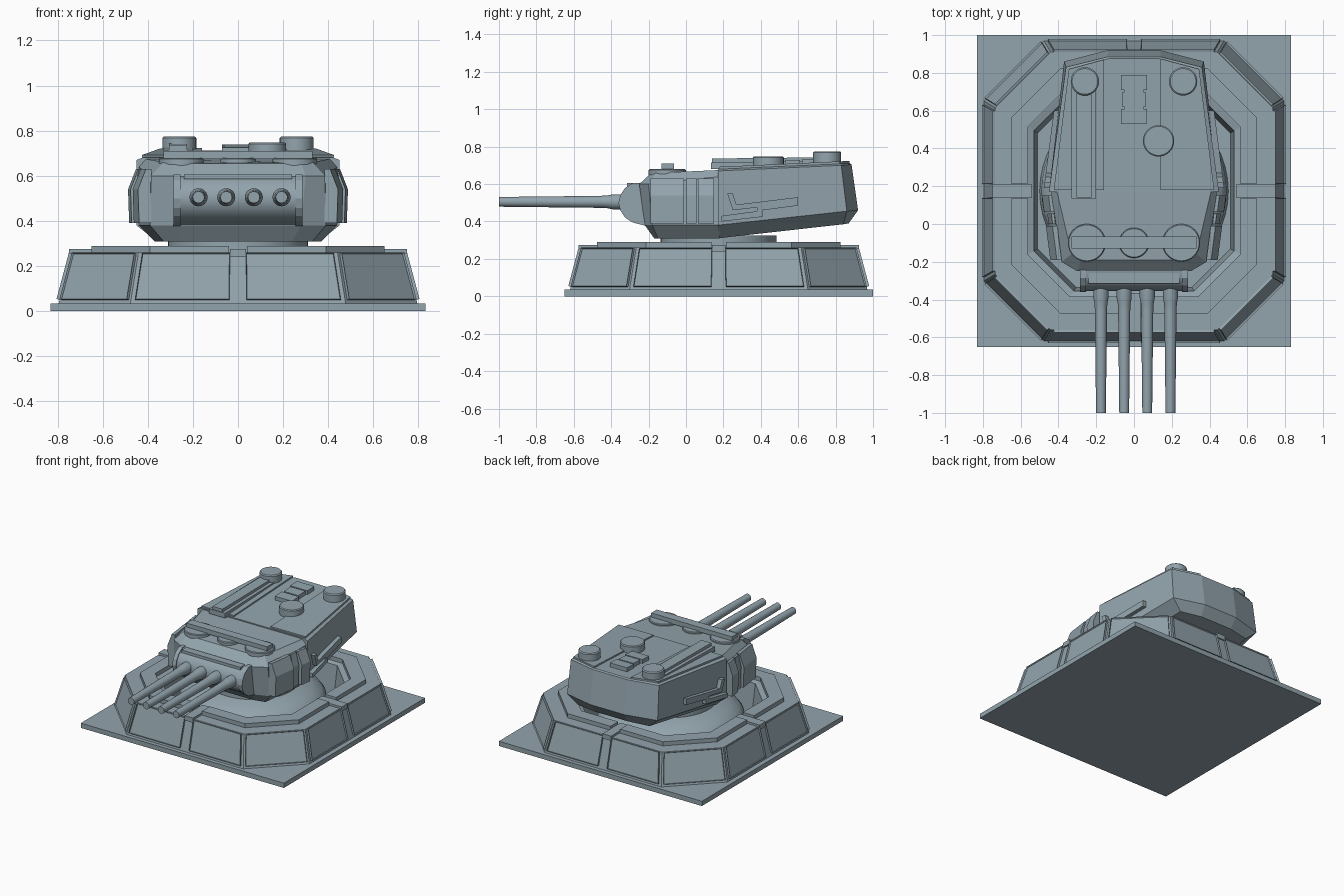
import bpy, bmesh, math
from mathutils import Vector

cube = bpy.data.objects.get("Cube")
if cube:
    bpy.data.objects.remove(cube, do_unlink=True)

steel = bpy.data.materials.new("blue_grey_steel")
steel.use_nodes = True
COLOUR = (0.29, 0.37, 0.415, 1)
steel.diffuse_color = COLOUR
steel.node_tree.nodes["Principled BSDF"].inputs["Base Color"].default_value = COLOUR

CY = 0.175  # turning axis of the turret


def finish(name, bm, smooth=False):
    bmesh.ops.recalc_face_normals(bm, faces=bm.faces)
    mesh = bpy.data.meshes.new(name)
    bm.to_mesh(mesh)
    bm.free()
    mesh.materials.append(steel)
    ob = bpy.data.objects.new(name, mesh)
    bpy.context.collection.objects.link(ob)
    if smooth:
        bpy.ops.object.select_all(action='DESELECT')
        ob.select_set(True)
        bpy.context.view_layer.objects.active = ob
        bpy.ops.object.shade_smooth_by_angle(angle=math.radians(35))
    return ob


def loft(name, rings, caps=True, smooth=False):
    """Skin a list of closed rings with equal point counts."""
    bm = bmesh.new()
    vs = [[bm.verts.new(p) for p in ring] for ring in rings]
    n = len(vs[0])
    for a, b in zip(vs, vs[1:]):
        for i in range(n):
            j = (i + 1) % n
            bm.faces.new((a[i], a[j], b[j], b[i]))
    if caps:
        bm.faces.new(vs[0])
        bm.faces.new(vs[-1])
    return finish(name, bm, smooth)


def prism(name, plan, z0, z1, slope=0.0):
    """Extrude a plan upwards; slope tilts it along y like the roof."""
    return loft(name, [[(x, y, z + slope * (y - 0.17)) for x, y in plan] for z in (z0, z1)])


def rect(x0, x1, y0, y1):
    return [(x0, y0), (x1, y0), (x1, y1), (x0, y1)]


def lathe(name, profile, loc, forward=False, n=32):
    """Revolve (radius, height) pairs about z, or about -y when forward."""
    rings = []
    for r, h in profile:
        ring = []
        for i in range(n):
            a = math.tau * i / n
            p = Vector((r * math.cos(a), r * math.sin(a), h))
            if forward:
                p = Vector((p.x, -p.z, p.y))
            ring.append(p + Vector(loc))
        rings.append(ring)
    return loft(name, rings, smooth=True)


def octagon(h, z):
    c = 0.6 * h
    plan = [(h, -c), (h, c), (c, h), (-c, h), (-h, c), (-h, -c), (-c, -h), (c, -h)]
    return [Vector((x, y + CY, z)) for x, y in plan]


def mirrored(half):
    return half + [(-x, y, z) for x, y, z in reversed(half)]


# ---- Emplacement ----
prism("ground_plate", rect(-0.83, 0.83, -0.65, 1.0), 0, 0.035)
low, high = octagon(0.795, 0.035), octagon(0.735, 0.26)
loft("base_wall", [low, high, octagon(0.56, 0.26), octagon(0.53, 0.25),
                   octagon(0.51, 0.035)], caps=False)


def wall_panel(name, a, b, c, d):
    """Framed plate standing on a sloping quad, with a sunken centre."""
    normal = (b - a).cross(d - a).normalized()
    bm = bmesh.new()
    back = [bm.verts.new(p - normal * 0.005) for p in (a, b, c, d)]
    front = [bm.verts.new(p + normal * 0.014) for p in (a, b, c, d)]
    face = bm.faces.new(front)
    for i in range(4):
        j = (i + 1) % 4
        bm.faces.new((back[i], back[j], front[j], front[i]))
    bmesh.ops.inset_region(bm, faces=[face], thickness=0.016)
    bmesh.ops.inset_region(bm, faces=[face], thickness=0.004, depth=-0.01)
    finish(name, bm)


for i in range(8):
    j = (i + 1) % 8
    spans = [(0.02, 0.46), (0.54, 0.98)] if i % 2 == 0 else [(0.03, 0.97)]
    for k, (s, t) in enumerate(spans):
        def at(u, v):
            return low[i].lerp(low[j], u).lerp(high[i].lerp(high[j], u), v)
        wall_panel(f"wall_panel_{i}_{k}", at(s, 0.07), at(t, 0.07), at(t, 0.98), at(s, 0.98))

# Raised deck in four corner pieces, with a low bridge in each gap
corner = [(0.65, 0.04), (0.65, 0.39), (0.39, 0.65), (0.04, 0.65),
          (0.04, 0.56), (0.34, 0.56), (0.56, 0.34), (0.56, 0.04)]
for sx in (1, -1):
    for sy in (1, -1):
        prism(f"deck_corner_{sx}_{sy}", [(sx * x, CY + sy * y) for x, y in corner], 0.255, 0.29)
    prism(f"side_bridge_{sx}", rect(sx * 0.54, sx * 0.75, CY - 0.035, CY + 0.035), 0.24, 0.275)
    prism(f"end_bridge_{sx}", rect(-0.035, 0.035, CY + sx * 0.54, CY + sx * 0.75), 0.24, 0.275)

lathe("turntable", [(0.50, 0.03), (0.49, 0.16), (0.46, 0.20), (0.40, 0.235), (0.33, 0.255),
                    (0.31, 0.26), (0.31, 0.325)], (0, CY, 0), n=48)

# ---- Turret hull ----
loft("front_hull", [mirrored(h) for h in (
    [(0.37, 0.18, 0.31), (0.33, -0.15, 0.31), (0.24, -0.17, 0.31)],
    [(0.44, 0.18, 0.38), (0.39, -0.18, 0.38), (0.28, -0.22, 0.38)],
    [(0.44, 0.18, 0.64), (0.385, -0.20, 0.60), (0.30, -0.25, 0.60)],
    [(0.41, 0.18, 0.675), (0.33, -0.16, 0.66), (0.28, -0.19, 0.655)])])
loft("rear_hull", [mirrored(h) for h in (
    [(0.36, 0.17, 0.31), (0.29, 0.84, 0.385), (0.13, 0.87, 0.39)],
    [(0.45, 0.17, 0.38), (0.37, 0.86, 0.455), (0.14, 0.92, 0.46)],
    [(0.45, 0.17, 0.67), (0.36, 0.83, 0.70), (0.14, 0.885, 0.705)],
    [(0.42, 0.17, 0.682), (0.34, 0.82, 0.71), (0.135, 0.875, 0.712)])])

# Rounded gun mantlet with end cheeks
mantlet = [(-0.20, 0.60), (-0.28, 0.60), (-0.32, 0.575), (-0.345, 0.54), (-0.355, 0.50),
           (-0.345, 0.46), (-0.32, 0.425), (-0.28, 0.40), (-0.20, 0.38)]
loft("mantlet", [[(x, y, z) for y, z in mantlet] for x in (-0.27, 0.27)], smooth=True)
for s in (1, -1):
    loft(f"mantlet_cheek_{s}", [[(s * x, y - 0.006, 0.5 + (z - 0.5) * 1.05) for y, z in mantlet]
                                for x in (0.255, 0.285)])
prism("mantlet_lip", rect(-0.24, 0.24, -0.315, -0.26), 0.585, 0.605)

# Four guns
for i, x in enumerate((-0.175, -0.052, 0.07, 0.193)):
    lathe(f"gun_barrel_{i + 1}", [(0.04, 0.30), (0.04, 0.39), (0.034, 0.42), (0.032, 0.46),
                                  (0.026, 1.0)], (x, 0, 0.505), forward=True, n=24)


# ---- Hull sides ----
def hull_x(y):
    return 0.45 - 0.13 * (y - 0.17) if y > 0.17 else 0.45 + 0.13 * (y - 0.17)


awning = [(-0.02, 0.63), (0.005, 0.63), (0.04, 0.54), (0.035, 0.39), (-0.02, 0.39)]
pipe = [(0.19, 0.40), (0.19, 0.43), (0.38, 0.455), (0.38, 0.475), (0.25, 0.46), (0.22, 0.55),
        (0.25, 0.55), (0.27, 0.49), (0.60, 0.53), (0.60, 0.485), (0.41, 0.46), (0.41, 0.425)]
for s in (1, -1):
    for k, (y0, y1) in enumerate(((-0.19, -0.01), (0.0, 0.055), (0.065, 0.15))):
        out = 0.6 if k == 1 else 1
        loft(f"side_awning_{s}_{k}", [[(s * (hull_x(y) + d * out), y, z) for d, z in awning]
                                      for y in (y0, y1)])
    loft(f"side_conduit_{s}", [[(s * (hull_x(y) + d), y, z) for y, z in pipe]
                               for d in (-0.02, 0.03)])

# ---- Roof fittings ----
SLOPE = 0.045
prism("roof_plate_left", [(0.14, 0.18), (0.425, 0.18), (0.345, 0.82), (0.14, 0.875)],
      0.67, 0.692, SLOPE)
prism("roof_plate_right", [(-0.425, 0.18), (-0.16, 0.18), (-0.16, 0.87), (-0.345, 0.82)],
      0.67, 0.692, SLOPE)
prism("rail_bed", rect(-0.33, -0.20, 0.135, 0.76), 0.68, 0.715, 0.02)
prism("rail_cover", rect(-0.305, -0.225, 0.14, 0.70), 0.70, 0.737, 0.01)
for k in range(3):
    w = 0.06 if k == 1 else 0.07
    y = 0.53 + 0.09 * k
    prism(f"roof_vent_{k + 1}", rect(-w, w, y, y + 0.08), 0.68, 0.71, SLOPE)
prism("roof_vent_spine", rect(-0.05, 0.05, 0.53, 0.79), 0.68, 0.703, SLOPE)

for s in (1, -1):
    lathe(f"rear_cupola_{s}", [(0.075, 0.69), (0.075, 0.768), (0.068, 0.775)], (s * 0.26, 0.755, 0))
    lathe(f"front_hatch_{s}", [(0.10, 0.64), (0.10, 0.675), (0.095, 0.68)], (s * 0.25, -0.10, 0))
lathe("centre_hatch", [(0.08, 0.64), (0.08, 0.675), (0.075, 0.68)], (0, -0.10, 0))
lathe("roof_cupola", [(0.083, 0.68), (0.083, 0.742), (0.077, 0.748)], (0.13, 0.44, 0))
prism("rangefinder_bar", rect(-0.33, 0.33, -0.13, -0.065), 0.675, 0.71)
